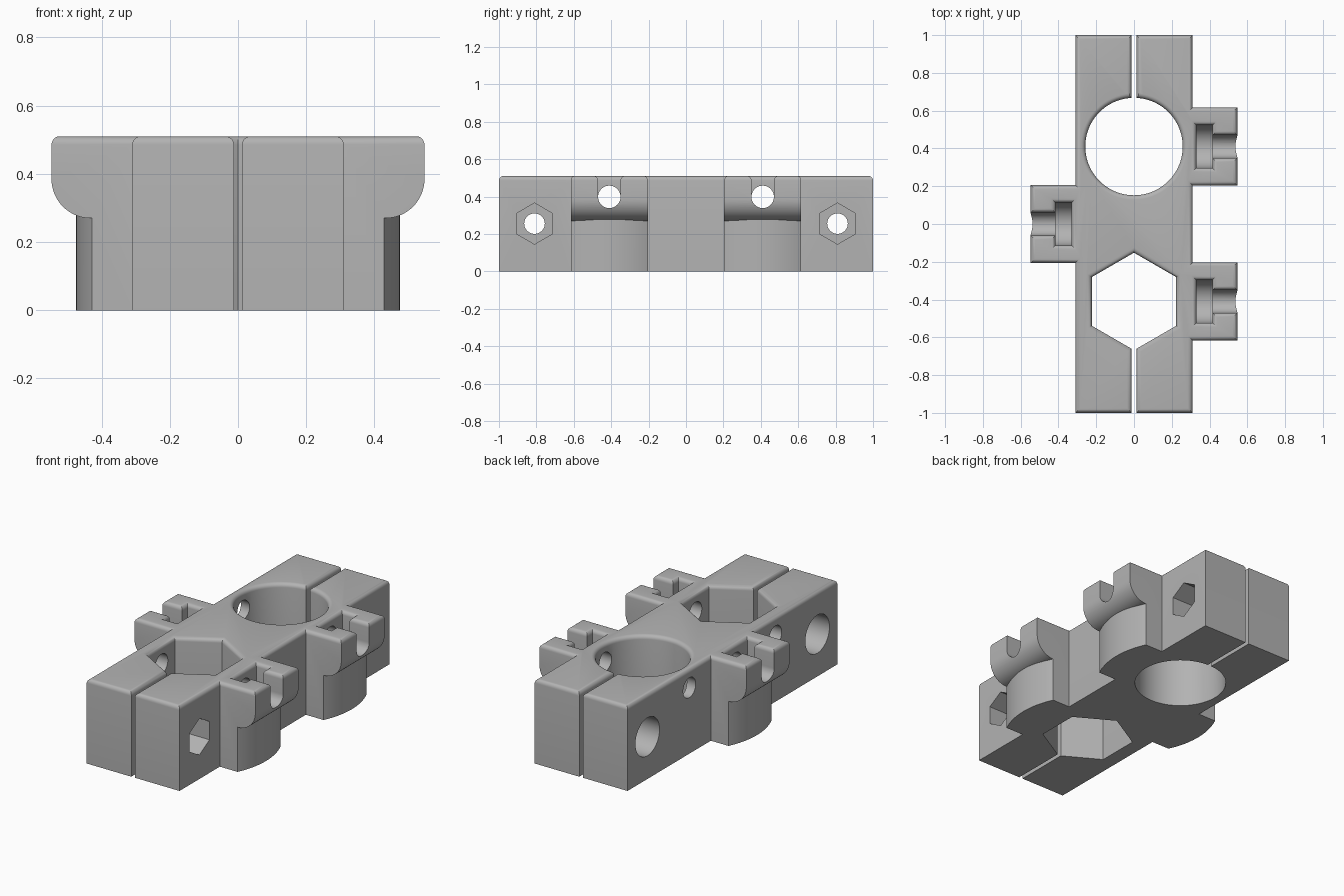
import bpy, bmesh, math
from mathutils import Vector

if "Cube" in bpy.data.objects:
    bpy.data.objects.remove(bpy.data.objects["Cube"])

TOP, HALF_W, REACH = 0.51, 0.31, 0.547
LUG_HALF, PITCH, ROUND = 0.206, 0.41, 0.024
BOLT_Y, BOLT_Z, SCREW_Z = 0.81, 0.255, 0.398

grey = bpy.data.materials.new("plain grey")
grey.use_nodes = True
grey.diffuse_color = (0.45, 0.45, 0.45, 1)
grey.node_tree.nodes["Principled BSDF"].inputs["Base Color"].default_value = grey.diffuse_color


def arc(cx, cy, r, start, end, n):
    steps = [math.radians(start + (end - start) * i / n) for i in range(n + 1)]
    return [(cx + r * math.cos(a), cy + r * math.sin(a)) for a in steps]


def ring(cx, cy, r, n, start=0):
    return arc(cx, cy, r, start, start + 360, n)[:-1]


def rect(a, b, c, d):
    return [(a, c), (b, c), (b, d), (a, d)]


def prism(name, profile, axis, start, end):
    """Extrude a flat profile along one axis."""
    place = {"x": lambda p, t: (t, p[0], p[1]),
             "y": lambda p, t: (p[0], t, p[1]),
             "z": lambda p, t: (p[0], p[1], t)}[axis]
    bm = bmesh.new()
    face = bm.faces.new([bm.verts.new(place(p, start)) for p in profile])
    out = bmesh.ops.extrude_face_region(bm, geom=[face])
    moved = [v for v in out["geom"] if isinstance(v, bmesh.types.BMVert)]
    bmesh.ops.translate(bm, verts=moved, vec=Vector(place((0, 0), end - start)))
    bmesh.ops.recalc_face_normals(bm, faces=bm.faces)
    mesh = bpy.data.meshes.new(name)
    bm.to_mesh(mesh)
    bm.free()
    obj = bpy.data.objects.new(name, mesh)
    bpy.context.collection.objects.link(obj)
    return obj


def cut(target, cutter):
    mod = target.modifiers.new("cut", "BOOLEAN")
    mod.operation, mod.solver, mod.object = "DIFFERENCE", "EXACT", cutter
    bpy.context.view_layer.objects.active = target
    bpy.ops.object.modifier_apply(modifier=mod.name)
    bpy.data.objects.remove(cutter)


# Plan outline of the bar with its three lugs
def lug_steps(side, y, way):
    return [(side * x, y + way * s * LUG_HALF)
            for x, s in ((HALF_W, -1), (REACH, -1), (REACH, 1), (HALF_W, 1))]


outline = ([(-HALF_W, -1), (HALF_W, -1)] + lug_steps(1, -PITCH, 1) + lug_steps(1, PITCH, 1)
           + [(HALF_W, 1), (-HALF_W, 1)] + lug_steps(-1, 0, -1))
body = prism("clamp_body", outline, "z", 0, TOP)
body.data.materials.append(grey)

# Large round and hexagonal bores, with clamping slits
cut(body, prism("round_bore", ring(0, PITCH, 0.258, 72), "z", -0.1, 0.7))
cut(body, prism("hex_bore", ring(0, -PITCH, 0.258, 6, 30), "z", -0.1, 0.7))
for y0, y1 in ((-1.1, -0.5), (0.5, 1.1)):
    cut(body, prism("slit", rect(-0.012, 0.012, y0, y1), "z", -0.1, 0.7))

# Lugs: rounded underside over a curved foot, nut slot and screw slot
for side, y in ((1, -PITCH), (1, PITCH), (-1, 0)):
    under = arc(0.432, 0.385, 0.115, 0, -90, 16)
    profile = [(0.38, 0.27), (0.38, -0.1), (0.65, -0.1), (0.65, 0.385)] + under
    relief = prism("relief", [(side * x, z) for x, z in profile], "y", y - 0.25, y + 0.25)
    cut(relief, prism("foot", ring(0, y, 0.475, 144), "z", -0.2, 0.6))
    cut(body, relief)
    for r, x0, x1 in ((0.113, 0.33, 0.415), (0.06, 0.38, 0.7)):
        u_shape = arc(y, SCREW_Z, r, 180, 360, 20) + [(y + r, 0.7), (y - r, 0.7)]
        cut(body, prism("slot", u_shape, "x", side * x0, side * x1))
    inner = -0.5 if side > 0 else -0.2
    cut(body, prism("screw_hole", ring(y, SCREW_Z, 0.06, 40), "x", side * 0.37, inner))

# Clamping bolts: through hole, hexagonal nut pocket, round head recess
for y in (-BOLT_Y, BOLT_Y):
    cut(body, prism("bolt_hole", ring(y, BOLT_Z, 0.055, 32), "x", -0.5, 0.5))
    cut(body, prism("nut_pocket", ring(y, BOLT_Z, 0.11, 6, 30), "x", HALF_W - 0.15, 0.5))
    cut(body, prism("head_recess", ring(y, BOLT_Z, 0.115, 40), "x", -0.5, 0.15 - HALF_W))

# Round over every rim of the top face
bm = bmesh.new()
bm.from_mesh(body.data)
bmesh.ops.remove_doubles(bm, verts=bm.verts, dist=0.0001)
bmesh.ops.dissolve_limit(bm, angle_limit=0.01, verts=bm.verts, edges=bm.edges)
rims = [e for e in bm.edges if all(abs(v.co.z - TOP) < 0.001 for v in e.verts)
        and len(e.link_faces) == 2 and e.calc_face_angle(0) > 0.5]
bmesh.ops.bevel(bm, geom=rims, offset=ROUND, segments=5, profile=0.5,
                affect="EDGES", clamp_overlap=False)
bm.to_mesh(body.data)
bm.free()

bpy.ops.object.select_all(action="DESELECT")
body.select_set(True)
bpy.context.view_layer.objects.active = body
bpy.ops.object.shade_smooth_by_angle(angle=math.radians(30))
